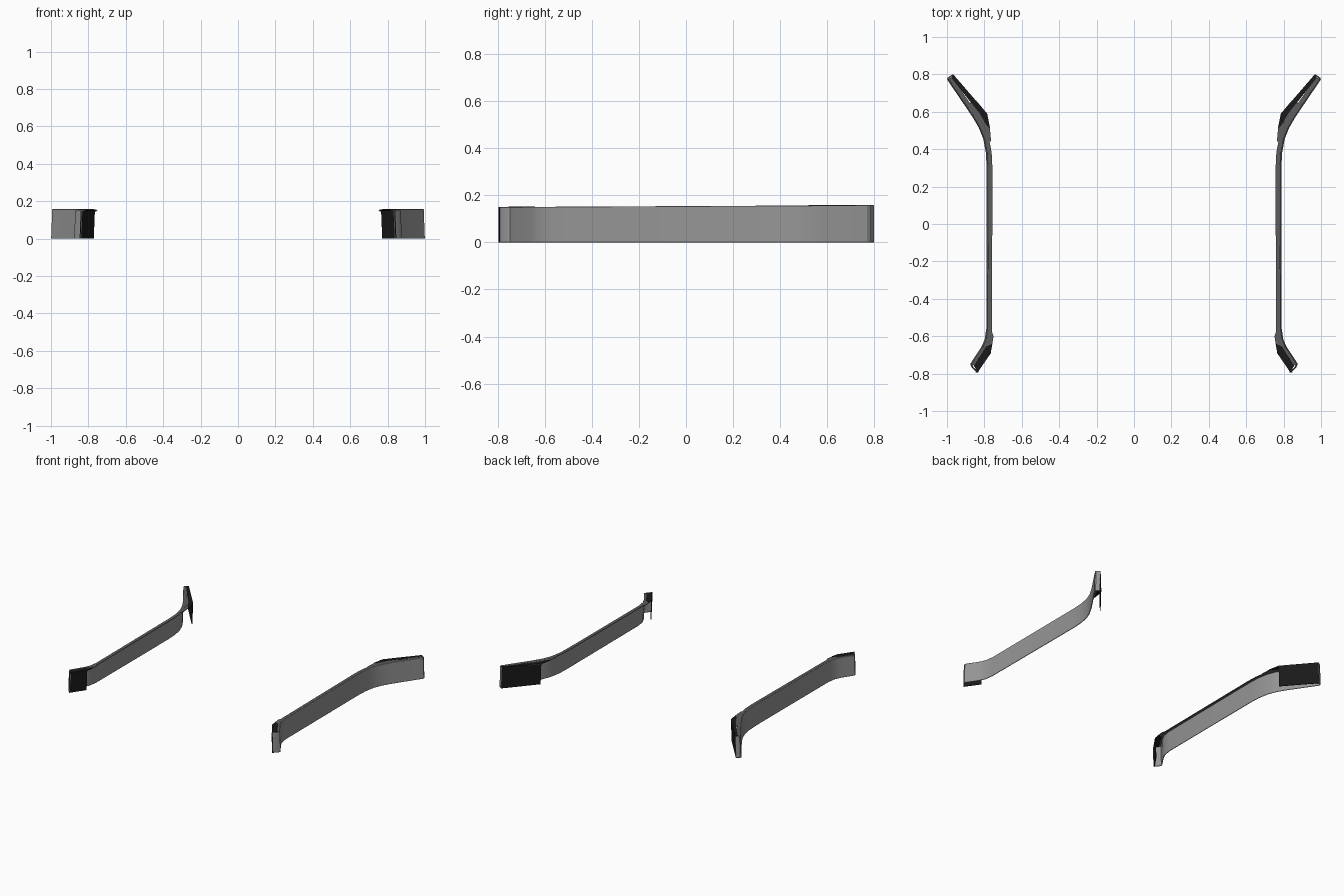
import bpy, bmesh, math
from mathutils import Vector

cube = bpy.data.objects.get("Cube")
if cube:
    bpy.data.objects.remove(cube, do_unlink=True)


def material(name, value):
    m = bpy.data.materials.new(name)
    m.use_nodes = True
    colour = (value, value, value, 1)
    m.diffuse_color = colour
    bsdf = m.node_tree.nodes["Principled BSDF"]
    bsdf.inputs["Base Color"].default_value = colour
    bsdf.inputs["Roughness"].default_value = 0.6
    return m


GREY = material("mid grey metal", 0.3)
DARK = material("dark grey metal", 0.11)
BLACK = material("black rubber", 0.01)
LEAN = 0.006


def top_height(y):
    return 0.154 + 0.005 * y


def offset(path, dist):
    """Shift an open path sideways towards the middle of the model."""
    pts = [Vector(p) for p in path]
    out = []
    for i, p in enumerate(pts):
        a = (p - pts[i - 1]).normalized() if i else Vector((0, 0))
        b = (pts[i + 1] - p).normalized() if i < len(pts) - 1 else Vector((0, 0))
        t = (a + b).normalized()
        out.append((p.x - t.y * dist, p.y + t.x * dist))
    return out


def band(path, near, far):
    """Closed outline between two offsets of a path."""
    return offset(path, near) + offset(path, far)[::-1]


def prism(name, outline, side, mat, depth=None, drop=0.0, bevel=0.0):
    """Prism hung from the top edge; full height when no depth is given."""
    bm = bmesh.new()
    low, high = [], []
    for x, y in outline:
        top = top_height(y) - drop
        bottom = top - depth if depth else 0.0
        low.append(bm.verts.new((side * (x - LEAN * bottom / top), y, bottom)))
        high.append(bm.verts.new((side * (x - LEAN), y, top)))
    n = len(outline)
    bm.faces.new(low)
    bm.faces.new(high)
    for i in range(n):
        j = (i + 1) % n
        bm.faces.new((low[i], low[j], high[j], high[i]))
    bmesh.ops.recalc_face_normals(bm, faces=bm.faces)
    mesh = bpy.data.meshes.new(name)
    bm.to_mesh(mesh)
    bm.free()
    mesh.materials.append(mat)
    mesh.shade_smooth()
    mesh.set_sharp_from_angle(angle=math.radians(35))
    ob = bpy.data.objects.new(name, mesh)
    bpy.context.collection.objects.link(ob)
    if bevel:
        mod = ob.modifiers.new("soft edges", "BEVEL")
        mod.width = bevel
        mod.segments = 2
        mod.limit_method = "ANGLE"
        mod.angle_limit = math.radians(60)


# Outer face of a rail, from the front flare to the back flare
RAIL = [(0.876, -0.748), (0.818, -0.66), (0.799, -0.62), (0.79, -0.56),
        (0.788, 0.30), (0.792, 0.38), (0.806, 0.455), (0.83, 0.515),
        (0.865, 0.575), (0.999, 0.772)]
# The wall also wraps round both ends
WALL = [(0.84, -0.795), (0.868, -0.768)] + RAIL + [(0.997, 0.782), (0.972, 0.799)]

# Dark sheets that widen the top lip behind each bend
GUSSETS = {
    "front": [(0.77, -0.56), (0.757, -0.60), (0.766, -0.655),
              (0.806, -0.655), (0.784, -0.61), (0.777, -0.56)],
    "back": [(0.77, 0.44), (0.777, 0.52), (0.791, 0.59), (0.85, 0.66),
             (0.89, 0.645), (0.847, 0.58), (0.812, 0.52), (0.787, 0.44)],
}
# Black sheets on top of the flared ends
CAPS = {
    "front": [(0.763, -0.64), (0.772, -0.69), (0.842, -0.793),
              (0.862, -0.757), (0.797, -0.655)],
    "back": [(0.775, 0.51), (0.791, 0.59), (0.971, 0.797),
             (0.984, 0.783), (0.83, 0.59), (0.796, 0.53)],
}
# Straight inner flaps below the caps
FLAPS = {
    "front": [(0.843, -0.795), (0.771, -0.69)],
    "back": [(0.791, 0.59), (0.97, 0.797)],
}

for side, label in ((1, "left"), (-1, "right")):
    prism(f"{label}_wall", band(WALL, 0, 0.005), side, GREY, bevel=0.002)
    prism(f"{label}_top_lip", band(RAIL, 0.004, 0.025), side, DARK, depth=0.004)
    for end in ("front", "back"):
        prism(f"{label}_{end}_gusset", GUSSETS[end], side, DARK, depth=0.004, drop=0.0005)
        prism(f"{label}_{end}_cap", CAPS[end], side, BLACK, depth=0.006, drop=-0.001)
        prism(f"{label}_{end}_flap", band(FLAPS[end], -0.005, 0), side, BLACK)
